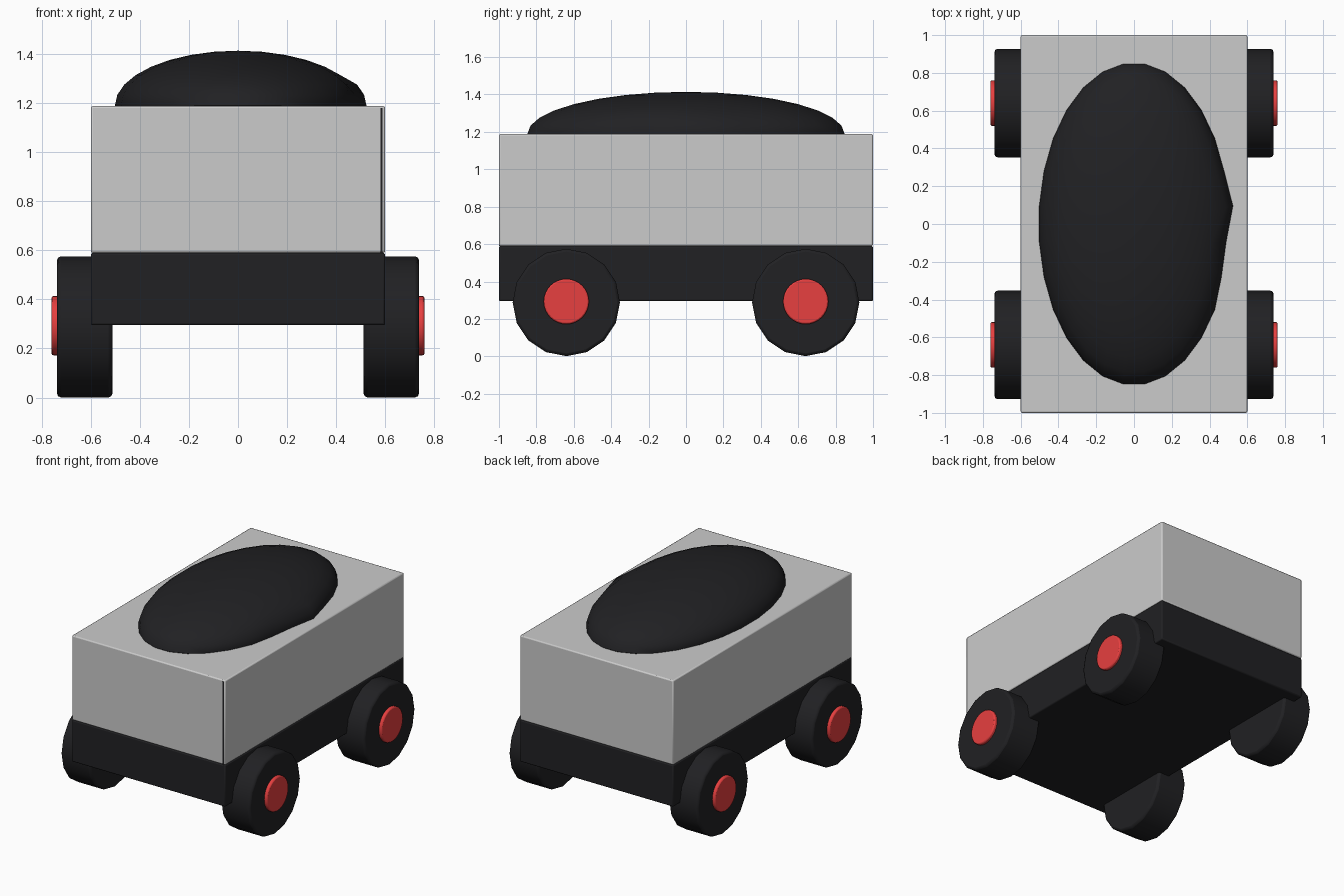
import bpy
import math
from mathutils import Vector

cube = bpy.data.objects.get("Cube")
if cube:
    bpy.data.objects.remove(cube, do_unlink=True)


def make_material(name, color):
    mat = bpy.data.materials.new(name)
    mat.use_nodes = True
    mat.diffuse_color = color
    mat.node_tree.nodes["Principled BSDF"].inputs["Base Color"].default_value = color
    return mat


def finish(obj, name, mat=None, bevel=0):
    obj.name = name
    bpy.ops.object.transform_apply(location=False, rotation=True, scale=True)
    if mat:
        obj.data.materials.append(mat)
    if bevel:
        mod = obj.modifiers.new("Soft edges", "BEVEL")
        mod.width = bevel
        mod.segments = 2
        mod.limit_method = "ANGLE"
        mod.angle_limit = math.radians(40)
    bpy.ops.object.shade_smooth_by_angle(angle=math.radians(35))
    return obj


def box(name, low, high, mat=None, bevel=0):
    low, high = Vector(low), Vector(high)
    bpy.ops.mesh.primitive_cube_add(size=1, location=(low + high) / 2)
    bpy.context.object.scale = high - low
    return finish(bpy.context.object, name, mat, bevel)


def disc(name, x_in, x_out, y, z, radius, sides, mat, bevel):
    bpy.ops.mesh.primitive_cylinder_add(
        vertices=sides, radius=radius, depth=abs(x_out - x_in),
        location=((x_in + x_out) / 2, y, z), rotation=(0, math.pi / 2, 0))
    return finish(bpy.context.object, name, mat, bevel)


black = make_material("Black", (0.015, 0.015, 0.017, 1))
red = make_material("Red", (0.8, 0.05, 0.05, 1))

# Wagon box, dark chassis and the dark seam at the front left corner
box("wagon_body", (-0.6, -1, 0.59), (0.6, 1, 1.188), bevel=0.008)
box("chassis", (-0.6, -1, 0.295), (0.6, 1, 0.59), black, 0.008)
box("corner_seam", (0.581, -1.001, 0.59), (0.59, -0.99, 1.18), black)

# Wheels with red hubs
for end, y in (("front", -0.64), ("rear", 0.64)):
    for side, s in (("left", 1), ("right", -1)):
        disc(f"{end}_{side}_wheel", s * 0.512, s * 0.738, y, 0.288, 0.287, 16, black, 0.015)
        disc(f"{end}_{side}_hub", s * 0.72, s * 0.76, y, 0.293, 0.121, 32, red, 0.008)

# Heaped load with one lump pushed out on the left side
bpy.ops.mesh.primitive_uv_sphere_add(segments=28, ring_count=16, radius=1,
                                     location=(0, 0, 1.19), rotation=(0, 0, math.pi / 28))
load = bpy.context.object
bpy.ops.object.transform_apply(location=False, rotation=True, scale=False)
load.scale = (0.505, 0.853, 0.224)
finish(load, "load_heap", black)
for v in load.data.vertices:
    if v.co.x > 0.45 and abs(v.co.y) < 0.35:
        if 0 < v.co.y < 0.2:
            v.co.x += 0.022
        elif v.co.y < 0:
            v.co.x -= 0.014
bpy.ops.object.shade_smooth()
